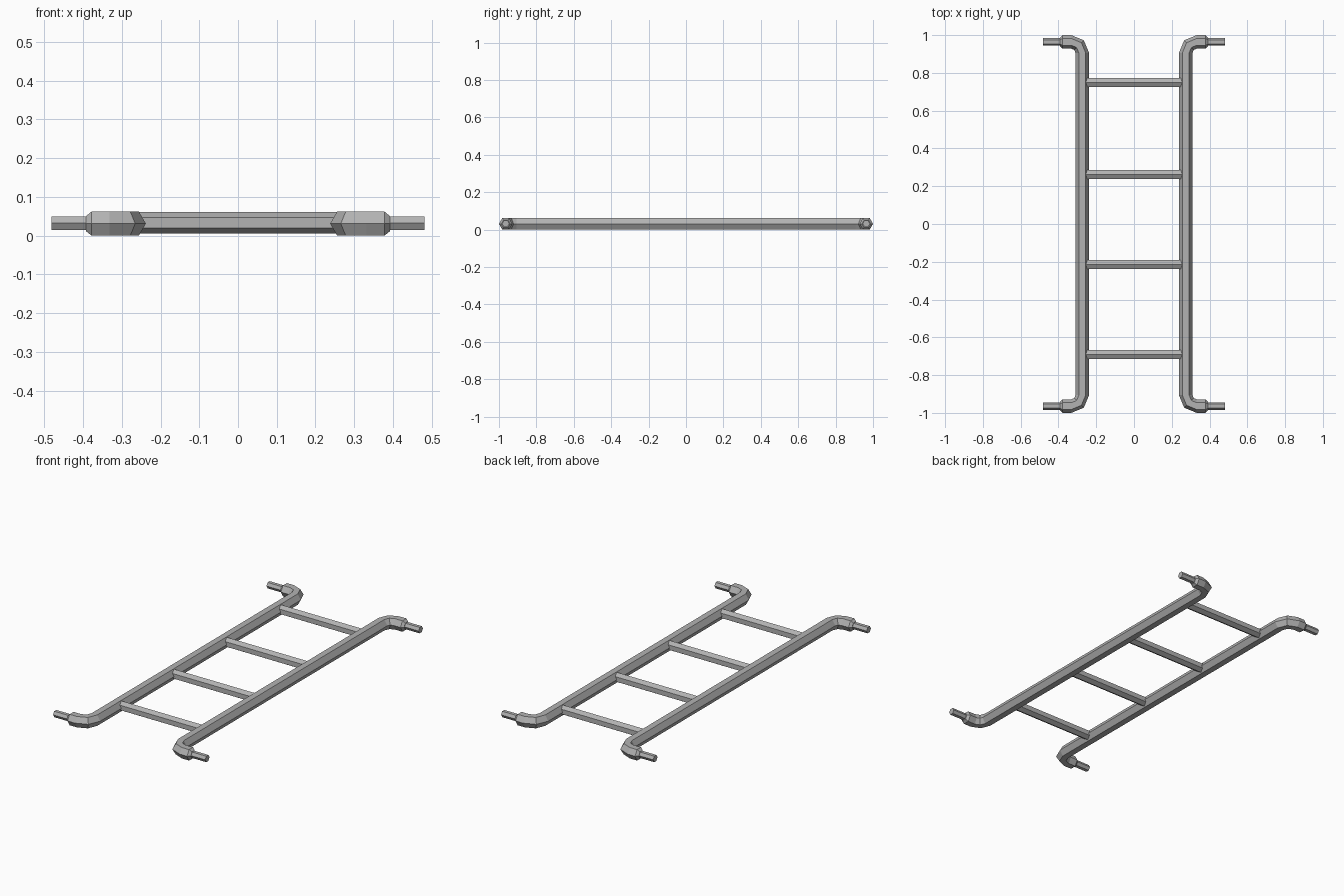
import bpy, bmesh
from math import cos, sin, pi, radians
from mathutils import Vector

cube = bpy.data.objects.get("Cube")
if cube:
    bpy.data.objects.remove(cube, do_unlink=True)

steel = bpy.data.materials.new("grey steel")
steel.use_nodes = True
steel.diffuse_color = (0.45, 0.45, 0.45, 1)
steel.node_tree.nodes["Principled BSDF"].inputs["Base Color"].default_value = (0.45, 0.45, 0.45, 1)

MID = 0.031       # height of the tube centre line
RAIL_R = 0.036
RAIL_X = 0.274
BEND = 0.058      # bend radius of the rail ends
END_Y = 1 - RAIL_R


def hex_tube(name, stations, z=MID, phase=0.0, flip=1):
    """Sweep a hexagon through (x, y, radius, side angle) stations."""
    bm = bmesh.new()
    rings = []
    for x, y, r, a in stations:
        side = Vector((cos(a), sin(a), 0))
        ring = []
        for i in range(6):
            t = phase + i * pi / 3
            p = Vector((x, y, z)) + r * (side * cos(t) + Vector((0, 0, sin(t))))
            p.x *= flip
            ring.append(bm.verts.new(p))
        rings.append(ring)
    for a, b in zip(rings, rings[1:]):
        for i in range(6):
            j = (i + 1) % 6
            bm.faces.new((a[i], a[j], b[j], b[i]))
    bm.faces.new(rings[0])
    bm.faces.new(rings[-1])
    bmesh.ops.recalc_face_normals(bm, faces=bm.faces)
    mesh = bpy.data.meshes.new(name)
    bm.to_mesh(mesh)
    bm.free()
    mesh.materials.append(steel)
    obj = bpy.data.objects.new(name, mesh)
    bpy.context.collection.objects.link(obj)


# Half of a rail: chamfered end, straight stub, then a two-segment bend
half = [(0.392, END_Y, 0.023, pi / 2), (0.378, END_Y, RAIL_R, pi / 2)]
for deg in (90, 135, 180):
    a = radians(deg)
    half.append((RAIL_X + BEND + BEND * cos(a), END_Y - BEND + BEND * sin(a), RAIL_R, a))
rail = half + [(x, -y, r, -a) for x, y, r, a in reversed(half)]

# Side rails and the thin pins at their ends
for label, flip in (("left", 1), ("right", -1)):
    hex_tube(label + "_rail", rail, flip=flip)
    for end, s in (("front", -1), ("back", 1)):
        pin = [(x, s * END_Y, 0.0195, pi / 2) for x in (0.385, 0.481)]
        hex_tube(f"{label}_{end}_pin", pin, z=0.032, flip=flip)

# Rungs, with a ridge on top
for n, y in enumerate((-0.69, -0.215, 0.262, 0.75), 1):
    rung = [(x, y, 0.0275, pi / 2) for x in (-0.255, 0.255)]
    hex_tube(f"rung_{n}", rung, z=0.033, phase=pi / 6)
